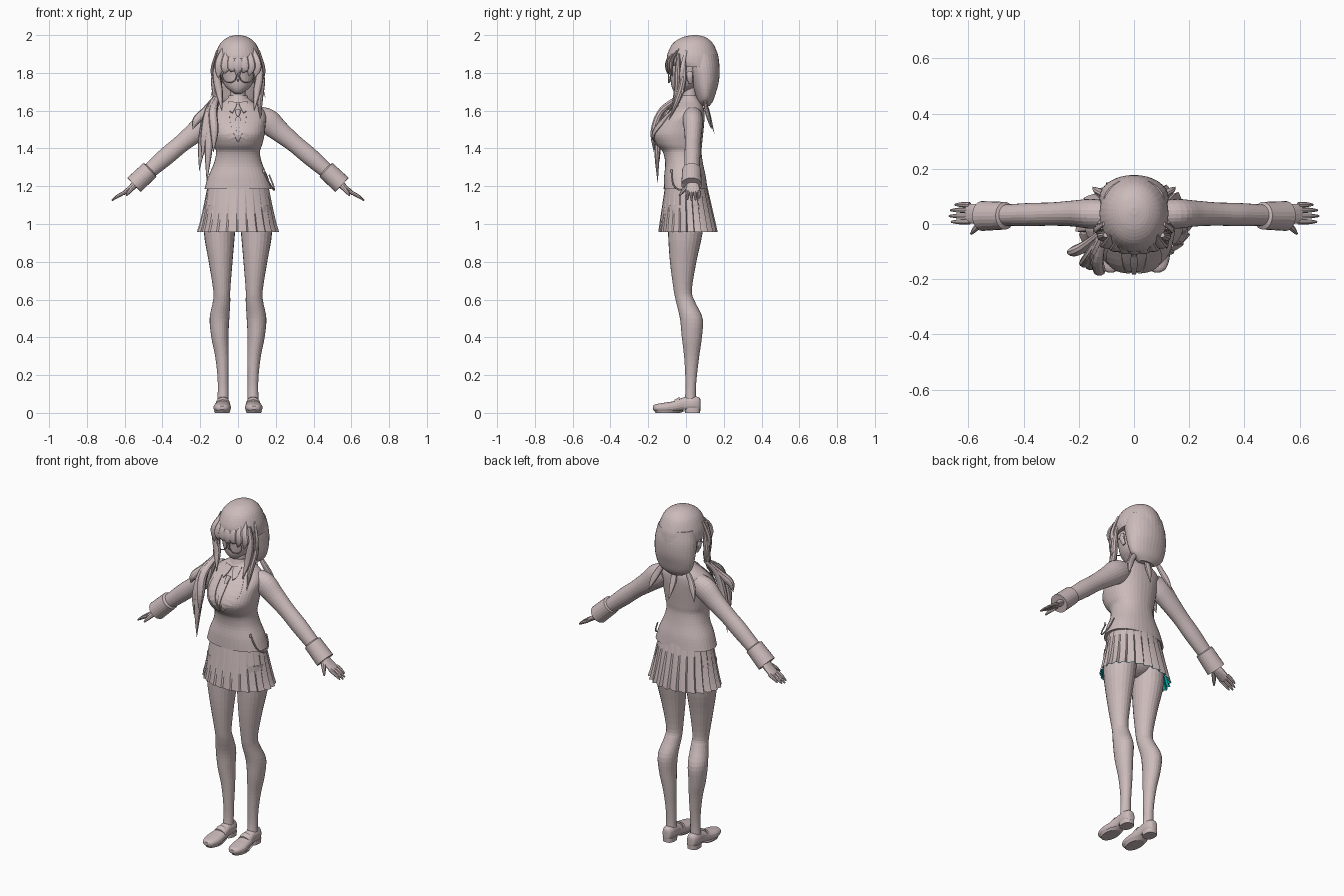
import bpy, bmesh, math
from mathutils import Vector
from mathutils.bvhtree import BVHTree

if "Cube" in bpy.data.objects:
    bpy.data.objects.remove(bpy.data.objects["Cube"])

X, Y, Z = Vector((1, 0, 0)), Vector((0, 1, 0)), Vector((0, 0, 1))
made = []


def material(name, rgb):
    m = bpy.data.materials.new(name)
    m.use_nodes = True
    m.diffuse_color = (*rgb, 1)
    m.node_tree.nodes["Principled BSDF"].inputs["Base Color"].default_value = (*rgb, 1)
    return m


ROSE = material("pale_rose", (0.61, 0.5, 0.5))
TEAL = material("teal_lining", (0.0, 0.3, 0.3))


def finish(name, bm, mat=ROSE, recalc=True):
    if recalc:
        bmesh.ops.recalc_face_normals(bm, faces=bm.faces)
    me = bpy.data.meshes.new(name)
    bm.to_mesh(me)
    bm.free()
    me.materials.append(mat)
    ob = bpy.data.objects.new(name, me)
    bpy.context.collection.objects.link(ob)
    made.append(ob)
    return ob


def smooth_rows(rows, steps):
    """Catmull-Rom interpolation through rows of numbers."""
    out = []
    for i in range(len(rows) - 1):
        a, b, c, d = (rows[max(0, min(len(rows) - 1, i + k))] for k in (-1, 0, 1, 2))
        for s in range(steps):
            t = s / steps
            out.append([0.5 * (2 * q + (r - p) * t + (2 * p - 5 * q + 4 * r - w) * t * t
                               + (3 * q - p - 3 * r + w) * t ** 3)
                        for p, q, r, w in zip(a, b, c, d)])
    return out + [list(rows[-1])]


def loft(name, rows, axes=None, n=20, steps=4, power=2.0, ref=Y, bend=None):
    """Skin rounded sections (x, y, z, half width, half depth) along a path."""
    rows = smooth_rows(rows, steps)
    pts = [Vector(r[:3]) for r in rows]
    bm = bmesh.new()
    rings = []
    for i, r in enumerate(rows):
        if axes:
            u, v = axes
        else:
            t = (pts[min(i + 1, len(pts) - 1)] - pts[max(i - 1, 0)]).normalized()
            u = t.cross(ref).normalized()
            v = u.cross(t)
        ring = []
        for k in range(n):
            a = math.tau * k / n
            c, s = math.cos(a), math.sin(a)
            c = math.copysign(abs(c) ** (2 / power), c)
            s = math.copysign(abs(s) ** (2 / power), s)
            p = pts[i] + u * max(r[3], .0005) * c + v * max(r[4], .0005) * s
            ring.append(bm.verts.new(bend(p) if bend else p))
        rings.append(ring)
    for a, b in zip(rings, rings[1:]):
        for k in range(n):
            bm.faces.new((a[k], a[(k + 1) % n], b[(k + 1) % n], b[k]))
    bm.faces.new(rings[0])
    bm.faces.new(rings[-1])
    return finish(name, bm)


def column(name, rows, **kw):
    """Upright body from (z, half width, front y, back y)."""
    return loft(name, [(0, (f + b) / 2, z, w, (b - f) / 2) for z, w, f, b in rows],
                axes=(X, Y), **kw)


def lock(name, *pts, w=.02, d=.01):
    """Tapering strand of hair."""
    last = len(pts) - 1
    taper = [.6] + [1] * (last - 1) + [.03]
    return loft(name, [(*p, w * k, d * k) for p, k in zip(pts, taper)], n=10, steps=5)


# Torso in a fitted jacket
torso = column("jacket", [
    (1.185, .178, -.118, .113), (1.25, .158, -.116, .105), (1.32, .128, -.11, .09),
    (1.38, .116, -.122, .082), (1.42, .128, -.155, .085), (1.47, .14, -.175, .09),
    (1.52, .145, -.155, .095), (1.57, .148, -.11, .098), (1.61, .13, -.068, .095),
    (1.645, .08, -.04, .08), (1.67, .05, -.02, .06)], n=40, power=2.25)
column("pelvis", [(1.2, .15, -.1, .1), (1.08, .16, -.1, .105), (1.0, .1, -.06, .07),
                  (.97, .03, -.02, .02)], n=28)
column("neck", [(1.62, .05, -.03, .07), (1.68, .04, -.02, .06), (1.75, .04, -.02, .06)])
column("shirt_collar", [(1.625, .075, -.05, .08), (1.655, .058, -.035, .07),
                        (1.68, .05, -.026, .065)], n=28, steps=2)

# Plates laid over the chest
tree_bm = bmesh.new()
tree_bm.from_mesh(torso.data)
chest = BVHTree.FromBMesh(tree_bm)
tree_bm.free()


def plate(name, inner, outer, lift=.005, side=1):
    rows_a, rows_b = smooth_rows(inner, 5), smooth_rows(outer, 5)
    bm = bmesh.new()
    grid = []
    for a, b in zip(rows_a, rows_b):
        row = []
        for k in range(6):
            x, z = (p + (q - p) * k / 5 for p, q in zip(a, b))
            hit = chest.ray_cast(Vector((side * x, -1, z)), Y)[0]
            row.append(bm.verts.new((side * x, (hit.y if hit else -.03) - lift, z)))
        grid.append(row)
    for a, b in zip(grid, grid[1:]):
        for k in range(5):
            quad = (a[k], a[k + 1], b[k + 1], b[k])
            bm.faces.new(quad if side < 0 else quad[::-1])
    for f in bm.faces:
        f.normal_update()
        if f.normal.y > 0:
            f.normal_flip()
    ob = finish(name, bm, recalc=False)
    mod = ob.modifiers.new("thickness", "SOLIDIFY")
    mod.thickness = .006


for side, tag in ((1, "left"), (-1, "right")):
    plate(tag + "_lapel", [(.045, 1.64), (.04, 1.53), (.002, 1.43)],
          [(.075, 1.63), (.1, 1.52), (.01, 1.415)], .007, side)
    plate(tag + "_collar_wing", [(.004, 1.645), (.012, 1.62), (.03, 1.59)],
          [(.05, 1.65), (.05, 1.62), (.045, 1.6)], .01, side)
plate("tie", [(-.01, 1.6), (-.012, 1.53), (-.003, 1.44)],
      [(.01, 1.6), (.012, 1.53), (.003, 1.44)], .008)
loft("tie_knot", [(0, -.085, 1.6, .014, .012), (0, -.113, 1.565, .009, .01)], n=12)


# Pleated skirt with a teal lining
def skirt(name, mat, inset, flip):
    bm = bmesh.new()
    n, levels, rings = 144, 8, []
    for j in range(levels + 1):
        t = j / levels
        ring = []
        for k in range(n):
            a = math.tau * k / n
            fold = ((k % 6) / 5 - .5) * .016 * (1 - t) * (1 if math.sin(a) > -.3 else .4)
            w = .21 - .052 * t ** .8 + fold - inset
            d = .152 - .044 * t + fold - inset
            ring.append(bm.verts.new((w * math.cos(a), .008 * (1 - t) + d * math.sin(a),
                                      .958 + .262 * t)))
        rings.append(ring)
    for a, b in zip(rings, rings[1:]):
        for k in range(n):
            q = (a[k], a[(k + 1) % n], b[(k + 1) % n], b[k])
            bm.faces.new(q[::-1] if flip else q)
    finish(name, bm, mat, recalc=False)


skirt("skirt", ROSE, 0, False)
skirt("skirt_lining", TEAL, .004, True)

# Limbs
LEG = [(.09, 0, 1.1, .088, .1), (.098, -.004, .95, .082, .091), (.092, -.015, .8, .063, .07),
       (.086, -.017, .65, .045, .048), (.087, -.003, .59, .046, .05),
       (.098, .028, .5, .052, .06), (.096, .031, .4, .045, .053), (.085, .03, .3, .036, .04),
       (.08, .027, .2, .029, .031), (.079, .025, .12, .028, .027), (.08, .022, .05, .03, .032)]
ARM = [(.1, .035, 1.575, .05, .05), (.155, .037, 1.545, .066, .054),
       (.22, .038, 1.49, .056, .047), (.3, .036, 1.425, .047, .042),
       (.38, .034, 1.358, .047, .042), (.47, .032, 1.28, .04, .038)]
SHOE = [(.084, -.175, .027, .012, .01), (.084, -.16, .027, .033, .019),
        (.084, -.115, .028, .046, .026), (.082, -.06, .034, .042, .029),
        (.08, -.01, .047, .034, .036), (.08, .04, .05, .034, .038),
        (.08, .07, .047, .024, .034), (.08, .077, .045, .008, .02)]
for s, tag in ((1, "left"), (-1, "right")):
    def flip(rows):
        return [(s * r[0], *r[1:]) for r in rows]
    loft(tag + "_leg", flip(LEG), axes=(X, Y), n=24)
    loft(tag + "_sleeve", flip(ARM), n=24)
    loft(tag + "_cuff", flip([(.462, .03, 1.291, .036, .036), (.467, .03, 1.286, .05, .05),
                              (.55, .029, 1.207, .052, .054), (.548, .029, 1.209, .04, .042)]),
         n=24, steps=1)
    loft(tag + "_palm", flip([(.53, .034, 1.225, .022, .026), (.565, .036, 1.193, .016, .036),
                              (.607, .038, 1.162, .01, .036)]), n=14)
    for name, y, reach in (("index", .008, .9), ("middle", .029, 1), ("ring", .05, .93),
                           ("little", .07, .72)):
        loft(f"{tag}_{name}_finger", flip([
            (.595, y, 1.17, .01, .01), (.595 + .042 * reach, y, 1.17 - .023 * reach, .009, .009),
            (.595 + .074 * reach, y, 1.17 - .046 * reach, .004, .004)]), n=8)
    loft(tag + "_thumb", flip([(.55, .01, 1.2, .014, .012), (.575, -.018, 1.172, .011, .01),
                               (.59, -.036, 1.15, .004, .004)]), n=8)
    # Shoes with a flat sole, a separate heel and a strap
    loft(tag + "_shoe", flip(SHOE), axes=(X, Z), n=20, power=2.4,
         bend=lambda p: Vector((p.x, p.y, max(p.z, .006 if p.y < -.01 else .018))))
    loft(tag + "_heel", flip([(.08, .035, 0, .033, .04), (.08, .035, .025, .034, .041)]),
         axes=(X, Y), n=20, steps=1, power=2.6)
    loft(tag + "_sole", flip([(.084, -.095, 0, .038, .065), (.084, -.085, .012, .044, .085)]),
         axes=(X, Y), n=24, steps=1)
    loft(tag + "_shoe_strap", flip([(.08, -.06, .042, .039, .028), (.08, -.035, .05, .037, .034)]),
         axes=(X, Z), n=20, steps=1)

    # Round glasses and ears
    bm = bmesh.new()
    rim = []
    for i in range(28):
        a = math.tau * i / 28
        mid = Vector((s * .045, -.092 + .1 * max(0, math.cos(a)) * .1, 1.785))
        out = Vector((s * math.cos(a), 0, math.sin(a)))
        rim.append([bm.verts.new(mid + out * (.037 + .003 * math.cos(b)) + Y * .003 * math.sin(b))
                    for b in (0, math.pi / 2, math.pi, math.pi * 1.5)])
    for i in range(28):
        for k in range(4):
            a, b = rim[i], rim[(i + 1) % 28]
            bm.faces.new((a[k], a[(k + 1) % 4], b[(k + 1) % 4], b[k]))
    finish(tag + "_glasses_rim", bm)
    loft(tag + "_glasses_arm", flip([(.08, -.085, 1.79, .002, .002), (.1, -.03, 1.79, .002, .002),
                                     (.1, .03, 1.79, .002, .002)]), n=6, ref=Z)
    loft(tag + "_ear", flip([(.09, .025, 1.745, .006, .01), (.1, .02, 1.78, .01, .018),
                             (.1, .02, 1.81, .006, .012)]), n=12)
loft("glasses_bridge", [(-.012, -.093, 1.79, .002, .002), (.012, -.093, 1.79, .002, .002)], n=6)

# Head and hair
column("face", [(1.688, .012, -.045, -.02), (1.7, .034, -.063, .01), (1.73, .068, -.077, .06),
                (1.78, .09, -.083, .1), (1.84, .095, -.085, .1), (1.9, .07, -.06, .08)], n=28)
loft("nose", [(0, -.078, 1.79, .004, .004), (0, -.086, 1.768, .006, .006),
              (0, -.078, 1.755, .002, .002)], n=8)
column("hair_cap", [(2.0, .012, .035, .06), (1.988, .055, -.02, .105), (1.955, .094, -.07, .143),
                    (1.9, .119, -.098, .168), (1.86, .125, -.098, .175),
                    (1.83, .122, -.07, .177)], n=36)
column("back_hair", [(1.9, .11, 0, .165), (1.83, .124, .005, .177), (1.76, .124, .025, .175),
                     (1.7, .116, .045, .16), (1.655, .095, .06, .145), (1.625, .05, .075, .125)],
       n=32)

# Fringe fanned across the forehead
for i, drop in enumerate((1.77, 1.795, 1.805, 1.79, 1.8, 1.785, 1.775)):
    x = (i - 3) * .031
    back = 2.6 * x * x
    lock(f"fringe_{i + 1}", (x * .8, -.06 + back, 1.925), (x, -.095 + back, 1.87),
         (x * 1.08, -.1 + back, 1.825), (x * 1.05 - .008, -.094 + back, drop), w=.024)

# Side strands
for s, tag in ((1, "left"), (-1, "right")):
    lock(tag + "_temple_lock", (s * .1, -.04, 1.9), (s * .115, -.045, 1.8), (s * .1, -.05, 1.7),
         (s * .085, -.08, 1.6), w=.02, d=.016)
    lock(tag + "_shoulder_lock", (s * .115, -.01, 1.86), (s * .125, -.015, 1.76),
         (s * .115, -.04, 1.67), (s * .12, -.09, 1.55), w=.018, d=.018)
    lock(tag + "_flyaway", (s * .11, .0, 1.92), (s * .137, -.02, 1.82), (s * .125, -.02, 1.74),
         (s * .145, -.02, 1.67), w=.008, d=.012)
    lock(tag + "_nape_lock", (s * .06, .1, 1.68), (s * .1, .105, 1.62), (s * .13, .12, 1.56),
         (s * .15, .135, 1.5), w=.018)
lock("nape_wisp", (0, .1, 1.66), (0, .12, 1.58), (.01, .15, 1.48), w=.02)

# Tied tail spreading over the right shoulder
for i, (x, y, z) in enumerate(((-.24, -.1, 1.5), (-.205, -.09, 1.28), (-.165, -.15, 1.22),
                               (-.13, -.17, 1.38), (-.19, -.14, 1.34))):
    lock(f"tail_lock_{i + 1}", (-.11, -.025, 1.68), (-.125 + (x + .11) * .35, y * .75, 1.6),
         (x * .85 - .015, y, (1.6 + z) / 2), (x, y, z), w=.022, d=.018)

# Cord looped at the left hip
loft("hip_cord", [(x, y, z, .004, .004) for x, y, z in (
    (.135, -.075, 1.28), (.168, -.07, 1.215), (.19, -.035, 1.18), (.188, .015, 1.2),
    (.165, .03, 1.26))], n=8, ref=X)
loft("cord_button", [(.137, -.078, 1.272, .006, .006), (.137, -.078, 1.288, .006, .006)],
     axes=(X, Y), n=12, steps=1)

# Soft shading with crisp edges
for ob in bpy.context.view_layer.objects:
    ob.select_set(ob in made)
bpy.context.view_layer.objects.active = made[0]
bpy.ops.object.shade_smooth_by_angle(angle=math.radians(40))
